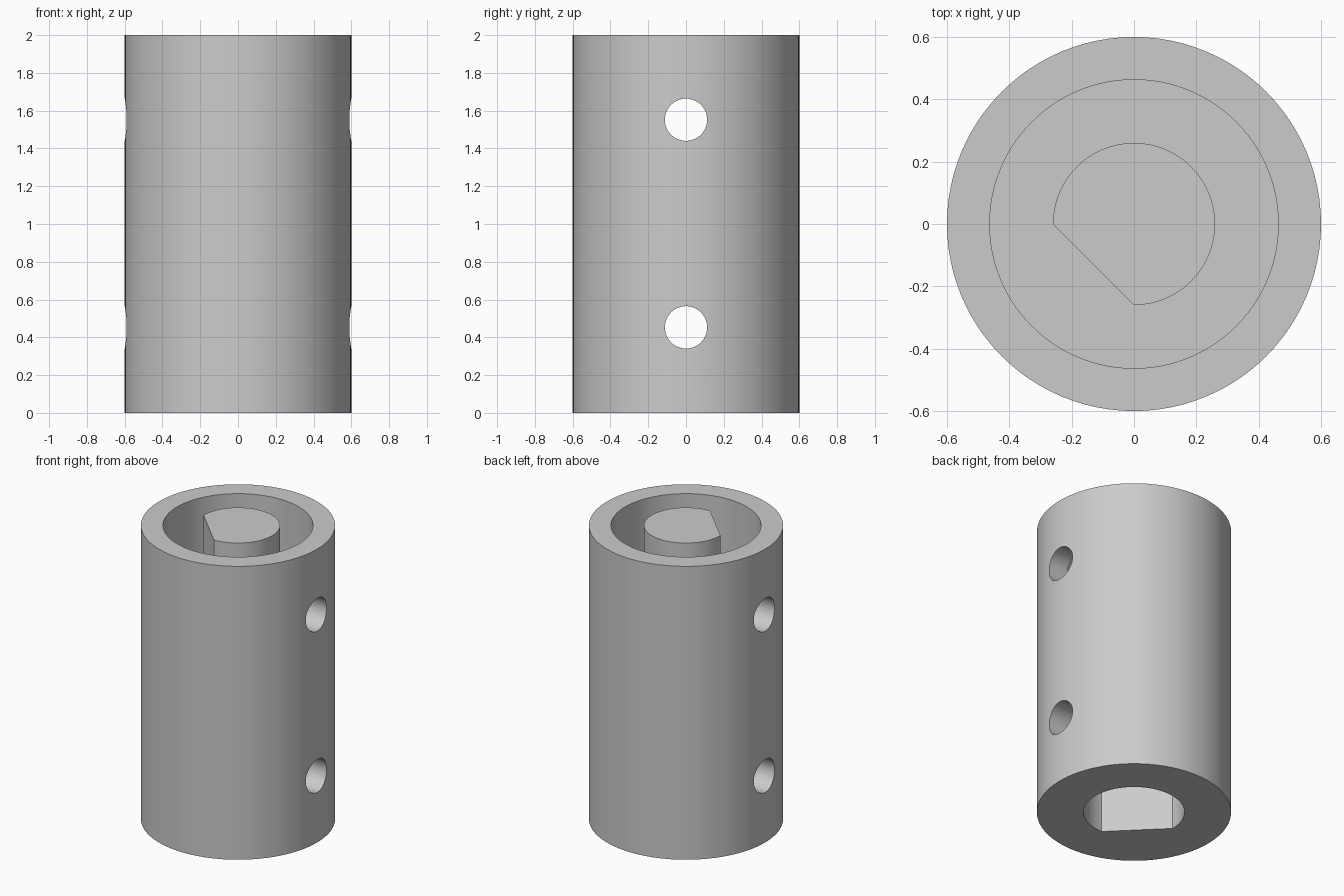
import bpy, bmesh
from math import cos, sin, pi, radians
from mathutils import Matrix

cube = bpy.data.objects.get("Cube")
if cube:
    bpy.data.objects.remove(cube, do_unlink=True)

# Sizes
HEIGHT, OUTER, BORE = 2.0, 0.6, 0.463
POST, SOCKET, PIN = 0.26, 0.312, 0.112
RECESS_FLOOR, SOCKET_ROOF = 1.1, 0.9
PIN_HEIGHTS = (0.453, 1.552)

grey = bpy.data.materials.new("Plain grey")
grey.use_nodes = True
colour = (0.6, 0.6, 0.6, 1)
grey.diffuse_color = colour
grey.node_tree.nodes["Principled BSDF"].inputs["Base Color"].default_value = colour


def circle(r, n=96):
    return [(r * cos(2 * pi * i / n), r * sin(2 * pi * i / n)) for i in range(n)]


def d_shape(r, n=72):
    """Three quarters of a circle, closed by a flat facing -x -y."""
    angles = [-pi / 2 + 1.5 * pi * i / n for i in range(n + 1)]
    return [(r * cos(a), r * sin(a)) for a in angles]


def prism(name, profile, z0, z1, matrix=Matrix()):
    """Solid made by extruding a profile from z0 to z1."""
    bm = bmesh.new()
    base = bm.faces.new([bm.verts.new((x, y, z0)) for x, y in profile])
    top = bmesh.ops.extrude_face_region(bm, geom=[base])["geom"]
    bmesh.ops.translate(bm, vec=(0, 0, z1 - z0),
                        verts=[v for v in top if isinstance(v, bmesh.types.BMVert)])
    bmesh.ops.recalc_face_normals(bm, faces=bm.faces)
    bm.transform(matrix)
    mesh = bpy.data.meshes.new(name)
    bm.to_mesh(mesh)
    bm.free()
    mesh.materials.append(grey)
    obj = bpy.data.objects.new(name, mesh)
    bpy.context.collection.objects.link(obj)
    return obj


def cut(target, cutter):
    """Subtract the cutter, then discard it."""
    mod = target.modifiers.new("Cut", 'BOOLEAN')
    mod.operation = 'DIFFERENCE'
    mod.solver = 'EXACT'
    mod.object = cutter
    bpy.ops.object.select_all(action='DESELECT')
    bpy.context.view_layer.objects.active = target
    target.select_set(True)
    bpy.ops.object.modifier_apply(modifier=mod.name)
    bpy.data.objects.remove(cutter, do_unlink=True)


# Outer sleeve
body = prism("coupling_sleeve", circle(OUTER), 0, HEIGHT)

# Ring-shaped recess that leaves the flatted post standing
recess = prism("recess_cutter", circle(BORE), RECESS_FLOOR, HEIGHT + 0.1)
cut(recess, prism("post_keep", d_shape(POST), RECESS_FLOOR - 0.1, HEIGHT + 0.2))
cut(body, recess)

# Matching flatted socket in the underside
cut(body, prism("socket_cutter", d_shape(SOCKET), -0.1, SOCKET_ROOF))

# Cross-pin holes right through along x
for z in PIN_HEIGHTS:
    place = Matrix.Translation((0, 0, z)) @ Matrix.Rotation(pi / 2, 4, 'Y')
    cut(body, prism("pin_cutter", circle(PIN, 48), -1, 1, place))

bpy.ops.object.select_all(action='DESELECT')
body.select_set(True)
bpy.context.view_layer.objects.active = body
bpy.ops.object.shade_smooth_by_angle(angle=radians(30))
